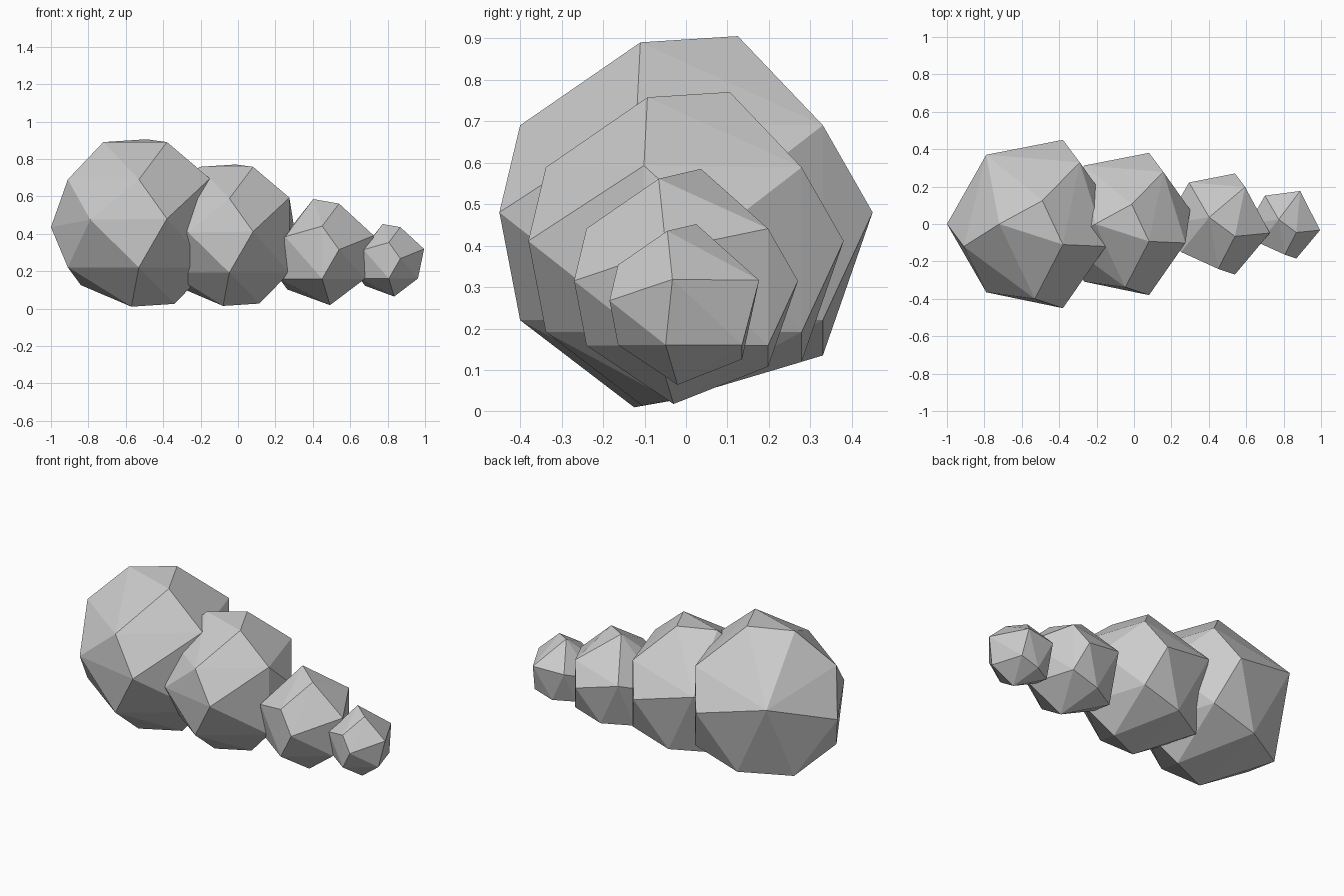
import bpy
import bmesh
from mathutils import Vector

cube = bpy.data.objects.get("Cube")
if cube:
    bpy.data.objects.remove(cube, do_unlink=True)

# One plain stone colour
stone = bpy.data.materials.new("stone grey")
stone.use_nodes = True
stone.diffuse_color = (0.6, 0.6, 0.6, 1)
stone.node_tree.nodes["Principled BSDF"].inputs["Base Color"].default_value = stone.diffuse_color

# Facet corners in hundredths, relative to the centre of a full-size boulder
SHARED = [
    (19, -11, 43.5), (4, -40, 23.5), (4, -40, -23.5), (42, -12, -23.5),
    (-43, 0, -2), (19, -45, 2.5), (-34, -12, -23.5), (-27, 18, -33),
    (-22, 37, 12), (28, 33, -23.5), (0, 33, -32),
]
# Extra corners of the two big boulders, which have more facets
BIG = [
    (-15, 0, 43.5), (8, 12.5, 45), (42, -12, 24), (45, 9, 5),
    (-34, -12, 23.5), (-22, -36.5, 2), (0, -12.5, -44.5), (23, -4, -43),
]
# Extra corners of the two small stones, which have fewer facets
SMALL = [(-4, 6, 47.5), (50, -8, 15), (-29, -25, 14), (11, -5, -47)]
BACK_PAIR = [(19, 45, 2.5), (28, 33, 23.5)]
BACK_SINGLE = [(24, 43, 14.5)]


def make_boulder(name, corners, centre, scale):
    """Wrap a faceted skin around the corners and add it to the scene."""
    bm = bmesh.new()
    for corner in corners:
        bm.verts.new(Vector(centre) + Vector(corner) * scale / 100)
    hull = bmesh.ops.convex_hull(bm, input=list(bm.verts))
    loose = [v for v in bm.verts if not v.link_faces]
    bmesh.ops.delete(bm, geom=loose, context="VERTS")
    bmesh.ops.recalc_face_normals(bm, faces=list(bm.faces))
    mesh = bpy.data.meshes.new(name)
    bm.to_mesh(mesh)
    bm.free()
    mesh.materials.append(stone)
    boulder = bpy.data.objects.new(name, mesh)
    bpy.context.scene.collection.objects.link(boulder)
    return boulder


# A row of stones, each smaller than the one before
big_corners = SHARED + BIG + BACK_PAIR
small_corners = SHARED + SMALL + BACK_PAIR
tiny_corners = SHARED + SMALL + BACK_SINGLE
make_boulder("largest_boulder", big_corners, (-0.57, 0, 0.455), 1)
make_boulder("large_boulder", big_corners, (-0.08, 0, 0.39), 0.845)
make_boulder("small_boulder", small_corners, (0.426, 0, 0.3), 0.6)
make_boulder("smallest_boulder", tiny_corners, (0.79, 0, 0.257), 0.41)
